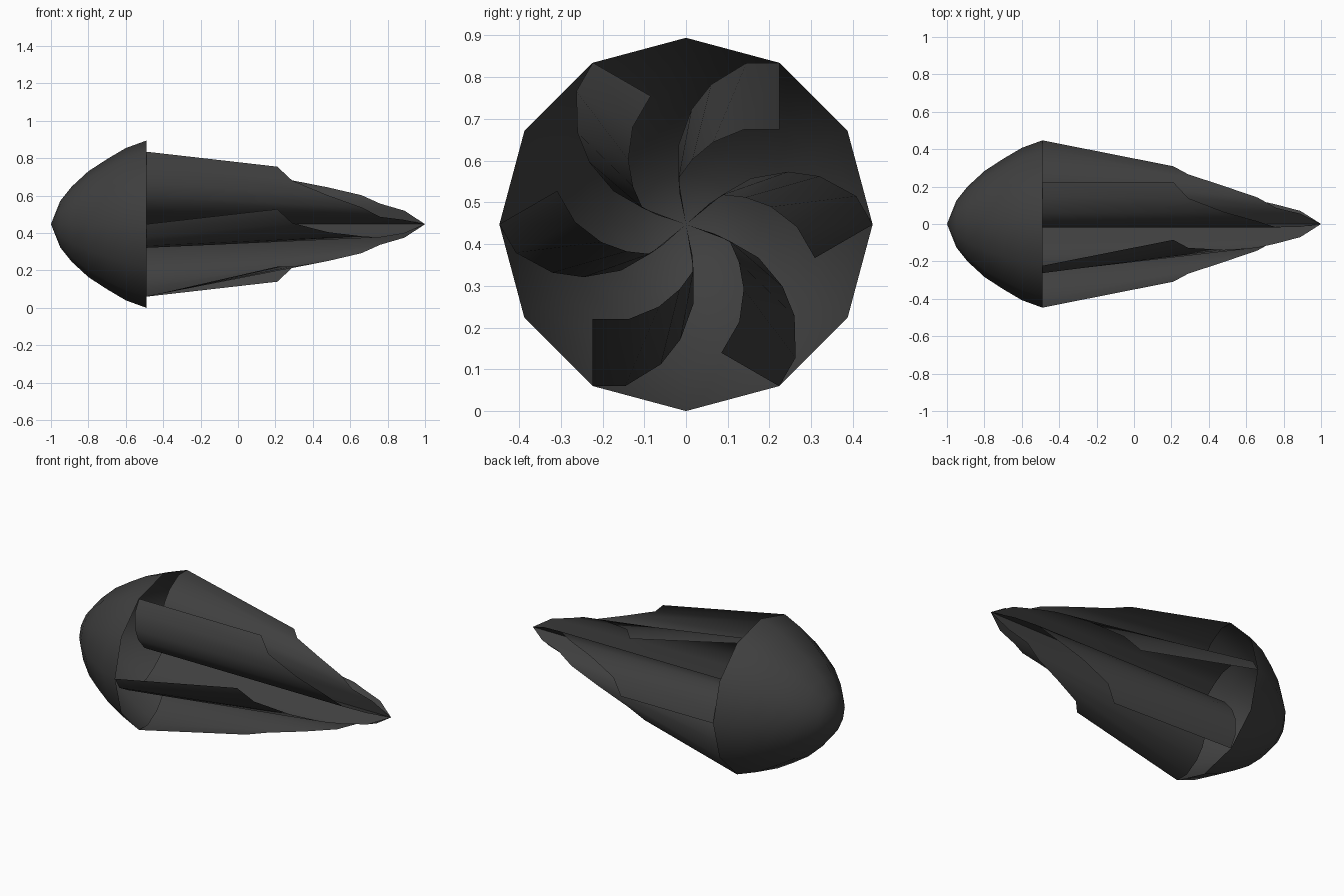
import bpy, bmesh
from math import radians, cos, sin
from mathutils import Matrix

if "Cube" in bpy.data.objects:
    bpy.data.objects.remove(bpy.data.objects["Cube"])

AXIS_Z = 0.447
RIM_X = -0.49

dark = bpy.data.materials.new("dark_grey")
dark.diffuse_color = (0.05, 0.05, 0.05, 1)
dark.use_nodes = True
dark.node_tree.nodes["Principled BSDF"].inputs["Base Color"].default_value = dark.diffuse_color


def finish(name, bm, angle):
    mesh = bpy.data.meshes.new(name)
    bm.to_mesh(mesh)
    bm.free()
    obj = bpy.data.objects.new(name, mesh)
    obj.location.z = AXIS_Z
    obj.data.materials.append(dark)
    bpy.context.collection.objects.link(obj)
    bpy.ops.object.select_all(action='DESELECT')
    obj.select_set(True)
    bpy.context.view_layer.objects.active = obj
    bpy.ops.object.shade_smooth_by_angle(angle=radians(angle))
    return obj


# Open twelve-sided dome cap (x, radius profile spun round the long axis)
profile = [(RIM_X, 0.447), (-0.6, 0.407), (-0.7, 0.348), (-0.8, 0.283),
           (-0.89, 0.2), (-0.95, 0.125)]
SIDES = 12
bm = bmesh.new()
rings = [[bm.verts.new((x, r * cos(radians(30 * i)), r * sin(radians(30 * i))))
          for i in range(SIDES)] for x, r in profile]
for a, b in zip(rings, rings[1:]):
    for i in range(SIDES):
        j = (i + 1) % SIDES
        bm.faces.new((a[i], b[i], b[j], a[j]))
apex = bm.verts.new((-1, 0, 0))
for i in range(SIDES):
    bm.faces.new((rings[-1][i], apex, rings[-1][(i + 1) % SIDES]))
bmesh.ops.recalc_face_normals(bm, faces=bm.faces)
finish("dome_cap", bm, 60)

# Curved blades: rim curve (y, z) and free front edge (x, y, z), both ending on the axis
rim = [(0.224, 0.387), (0.145, 0.387), (0.06, 0.335), (0.013, 0.275),
       (-0.018, 0.19), (-0.018, 0.11), (0, 0)]
front = [(0.21, 0.224, 0.227), (0.29, 0.138, 0.227), (0.48, 0.065, 0.197),
         (0.66, 0.015, 0.155), (0.76, -0.018, 0.11), (0.89, -0.015, 0.072),
         (1, 0, 0)]
for n in range(6):
    bm = bmesh.new()
    back_v = [bm.verts.new((RIM_X, y, z)) for y, z in rim]
    front_v = [bm.verts.new(p) for p in front]
    for i in range(len(rim) - 1):
        bm.faces.new((back_v[i], front_v[i], front_v[i + 1], back_v[i + 1]))
    bmesh.ops.transform(bm, verts=bm.verts, matrix=Matrix.Rotation(radians(60 * n), 4, 'X'))
    finish(f"blade_{n + 1}", bm, 50)
